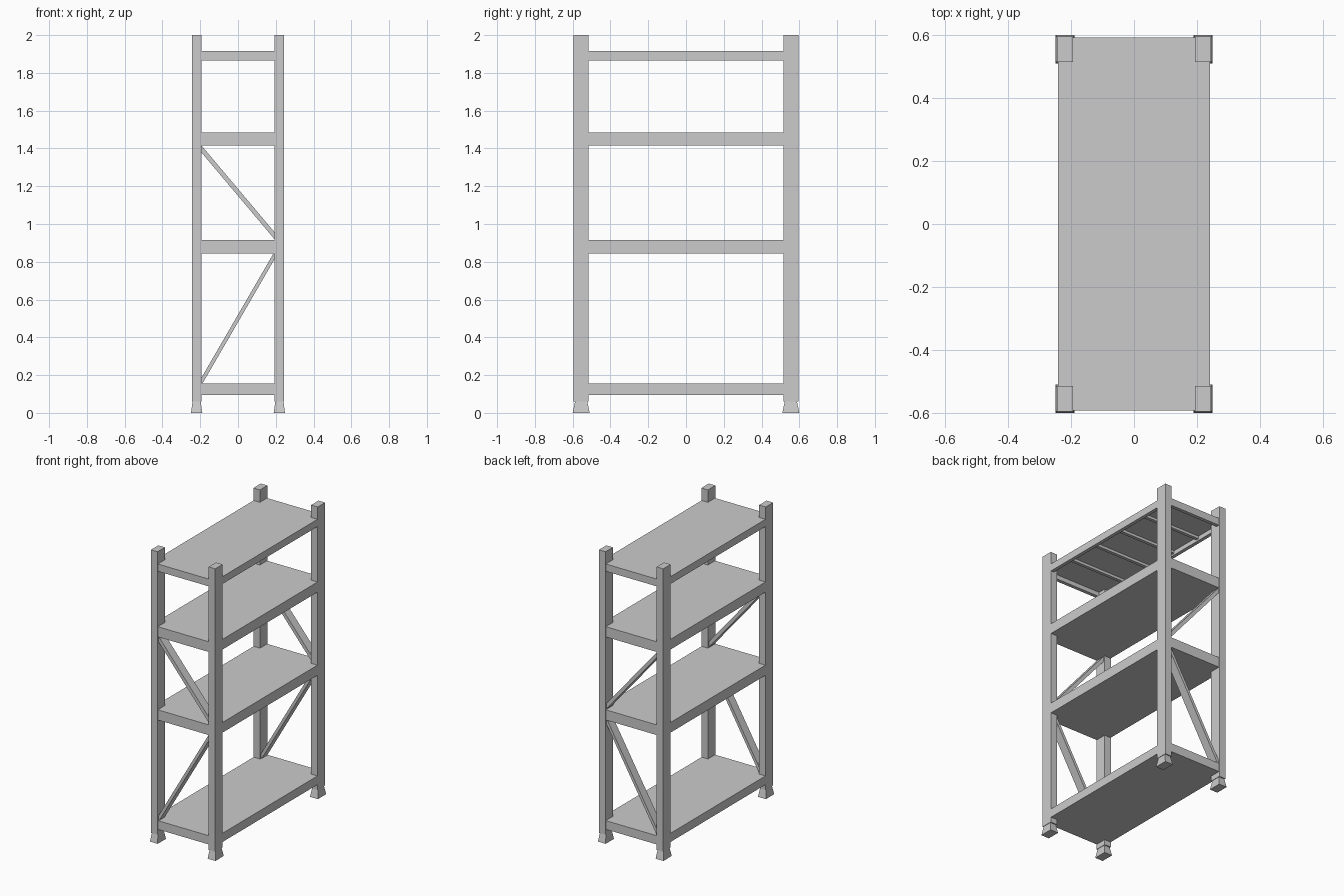
import bpy, bmesh, math
from mathutils import Matrix

if "Cube" in bpy.data.objects:
    bpy.data.objects.remove(bpy.data.objects["Cube"])


def box(name, centre, size, tilt=0.0, top_scale=1.0):
    """Box with optional tilt about Y and optional taper of its top."""
    bm = bmesh.new()
    bmesh.ops.create_cube(bm, size=1)
    for v in bm.verts:
        if v.co.z > 0:
            v.co.x *= top_scale
            v.co.y *= top_scale
    bm.transform(Matrix.Diagonal((*size, 1)))
    bm.transform(Matrix.Rotation(tilt, 4, 'Y'))
    mesh = bpy.data.meshes.new(name)
    bm.to_mesh(mesh)
    bm.free()
    ob = bpy.data.objects.new(name, mesh)
    ob.location = centre
    bpy.context.collection.objects.link(ob)
    return ob


PX, PY = 0.219, 0.555   # post centres

# Uprights and flared feet
for sx in (-1, 1):
    for sy in (-1, 1):
        box("upright_post", (sx * PX, sy * PY, 1.03), (0.05, 0.08, 1.94))
        box("foot", (sx * PX, sy * PY, 0.03), (0.06, 0.09, 0.06), top_scale=0.72)

# Solid shelves at the three lower levels
for z0, z1 in ((0.095, 0.155), (0.845, 0.915), (1.415, 1.485)):
    box("shelf", (0, 0, (z0 + z1) / 2), (0.484, 1.184, z1 - z0))

# Top shelf: thin panel on a rim with cross bars underneath
box("top_panel", (0, 0, 1.905), (0.484, 1.184, 0.02))
for s in (-1, 1):
    box("top_side_rail", (s * 0.230, 0, 1.88), (0.024, 1.184, 0.03))
    box("top_end_rail", (0, s * 0.580, 1.88), (0.436, 0.024, 0.03))
for i in range(4):
    box("top_cross_bar", (0, -0.354 + i * 0.236, 1.886), (0.436, 0.022, 0.018))


# Diagonal braces on the front and back ends
def brace(a, b, thick):
    (x0, z0), (x1, z1) = a, b
    length = math.hypot(x1 - x0, z1 - z0)
    tilt = math.atan2(x1 - x0, z1 - z0)
    for s in (-1, 1):
        box("diagonal_brace", ((x0 + x1) / 2, s * PY, (z0 + z1) / 2),
            (thick, 0.06, length), tilt)


brace((-0.2, 0.155), (0.2, 0.845), 0.02)
brace((0.2, 0.93), (-0.2, 1.405), 0.024)
